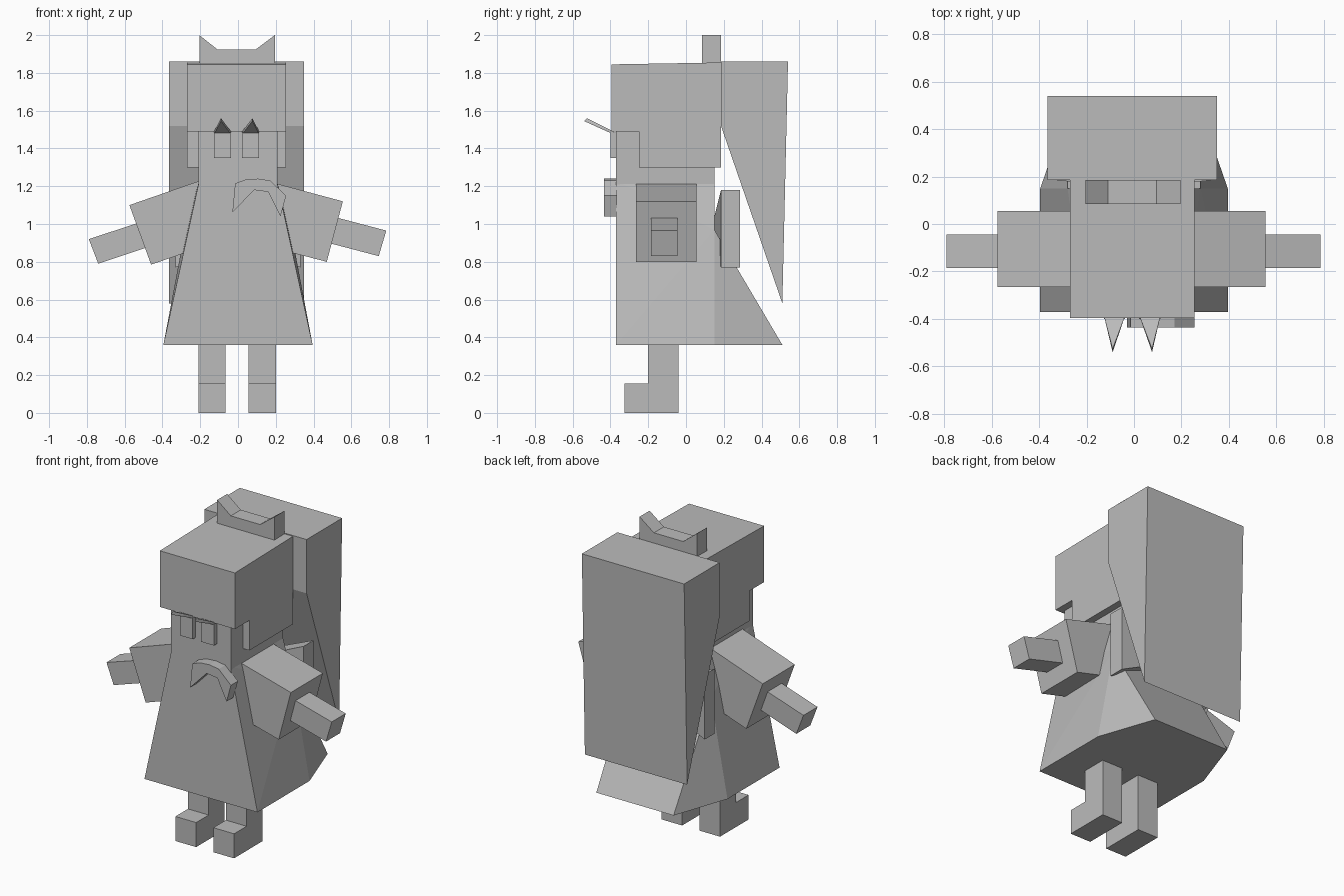
import bpy, bmesh

cube = bpy.data.objects.get("Cube")
if cube:
    bpy.data.objects.remove(cube, do_unlink=True)

grey = bpy.data.materials.new("plain grey")
grey.use_nodes = True
colour = (0.5, 0.5, 0.5, 1)
grey.diffuse_color = colour
grey.node_tree.nodes["Principled BSDF"].inputs["Base Color"].default_value = colour


def finish(name, bm):
    bmesh.ops.recalc_face_normals(bm, faces=bm.faces)
    mesh = bpy.data.meshes.new(name)
    bm.to_mesh(mesh)
    bm.free()
    mesh.materials.append(grey)
    obj = bpy.data.objects.new(name, mesh)
    bpy.context.collection.objects.link(obj)


def prism(name, profile, axis, lo, hi):
    """Extrude a profile: (y, z) points along x, or (x, z) points along y."""
    bm = bmesh.new()
    place = (lambda p, d: (d, p[0], p[1])) if axis == "x" else (lambda p, d: (p[0], d, p[1]))
    ends = [[bm.verts.new(place(p, d)) for p in profile] for d in (lo, hi)]
    for ring in ends:
        bm.faces.new(ring)
    for i in range(len(profile)):
        j = (i + 1) % len(profile)
        bm.faces.new((ends[0][i], ends[0][j], ends[1][j], ends[1][i]))
    finish(name, bm)


def hull(name, points):
    bm = bmesh.new()
    for p in points:
        bm.verts.new(p)
    result = bmesh.ops.convex_hull(bm, input=bm.verts)
    spare = [v for v in result["geom_interior"] if isinstance(v, bmesh.types.BMVert)]
    if spare:
        bmesh.ops.delete(bm, geom=spare, context="VERTS")
    bmesh.ops.dissolve_limit(bm, angle_limit=0.01, verts=bm.verts, edges=bm.edges)
    finish(name, bm)


def box(name, x, y, z):
    prism(name, [(x[0], z[0]), (x[1], z[0]), (x[1], z[1]), (x[0], z[1])], "y", *y)


def both(*points):
    return [(s * x, y, z) for s in (-1, 1) for x, y, z in points]


# Head, hair cap with side locks, and long back hair
box("head", (-0.21, 0.21), (-0.37, 0.15), (1.2, 1.6))
prism("hair_cap", [(-0.395, 1.49), (-0.395, 1.845), (0.185, 1.855), (0.185, 1.3),
                   (-0.25, 1.3), (-0.25, 1.49)], "x", -0.27, 0.255)
prism("back_hair", [(0.185, 1.86), (0.54, 1.86), (0.51, 0.58), (0.185, 1.52)],
      "x", -0.365, 0.35)
prism("head_bow", [(-0.205, 1.84), (-0.205, 2.0), (-0.11, 1.925), (0.095, 1.925),
                   (0.195, 2.0), (0.195, 1.84)], "y", 0.085, 0.185)

# Dress with a flared tail at the back
hull("dress", both((0.205, -0.37, 1.23), (0.205, 0.15, 1.23), (0.395, -0.37, 0.36),
                   (0.395, 0.15, 0.36), (0.28, 0.15, 0.97)))
hull("dress_tail", both((0.28, 0.15, 0.97), (0.395, 0.15, 0.36), (0.27, 0.51, 0.36)))

# Bow on the back
for side, s in (("right", -1), ("left", 1)):
    hull(side + "_sash_bow", [(s * x, y, z) for x, y, z in (
        (0, 0.15, 0.93), (0, 0.15, 1.04), (0, 0.285, 0.93), (0, 0.285, 1.04),
        (0.33, 0.185, 0.77), (0.33, 0.185, 1.18), (0.33, 0.285, 0.77), (0.33, 0.285, 1.18))])

# Sleeves and arms, tilted slightly differently on each side
prism("left_sleeve", [(0.2, 1.215), (0.555, 1.12), (0.47, 0.8), (0.2, 0.87)],
      "y", -0.265, 0.055)
prism("right_sleeve", [(-0.2, 1.23), (-0.575, 1.1), (-0.46, 0.785), (-0.2, 0.875)],
      "y", -0.265, 0.055)
prism("left_arm", [(0.5, 1.04), (0.785, 0.965), (0.745, 0.83), (0.46, 0.905)],
      "y", -0.185, -0.045)
prism("right_arm", [(-0.5, 1.015), (-0.79, 0.92), (-0.74, 0.79), (-0.455, 0.885)],
      "y", -0.185, -0.045)

# Legs with feet, eyes and pointed lashes
for side, leg, eye in (("right", -0.21, -0.127), ("left", 0.055, 0.022)):
    prism(side + "_leg", [(-0.325, 0), (-0.325, 0.155), (-0.2, 0.155), (-0.2, 0.37),
                          (-0.04, 0.37), (-0.04, 0)], "x", leg, leg + 0.145)
    box(side + "_eye", (eye, eye + 0.09), (-0.4, -0.36), (1.35, 1.485))
    tip = eye + (0.037 if side == "right" else 0.054)
    hull(side + "_lash", [(eye, -0.385, 1.475), (eye + 0.09, -0.385, 1.475),
                          (eye, -0.385, 1.49), (eye + 0.09, -0.385, 1.49),
                          (tip, -0.54, 1.545), (tip, -0.525, 1.56)])

# Crescent brooch on the chest
prism("crescent_brooch", [(-0.015, 1.215), (0.04, 1.235), (0.105, 1.24), (0.17, 1.23),
                          (0.255, 1.15), (0.225, 1.04), (0.16, 1.17), (0.085, 1.18),
                          (-0.03, 1.06)], "y", -0.435, -0.365)
